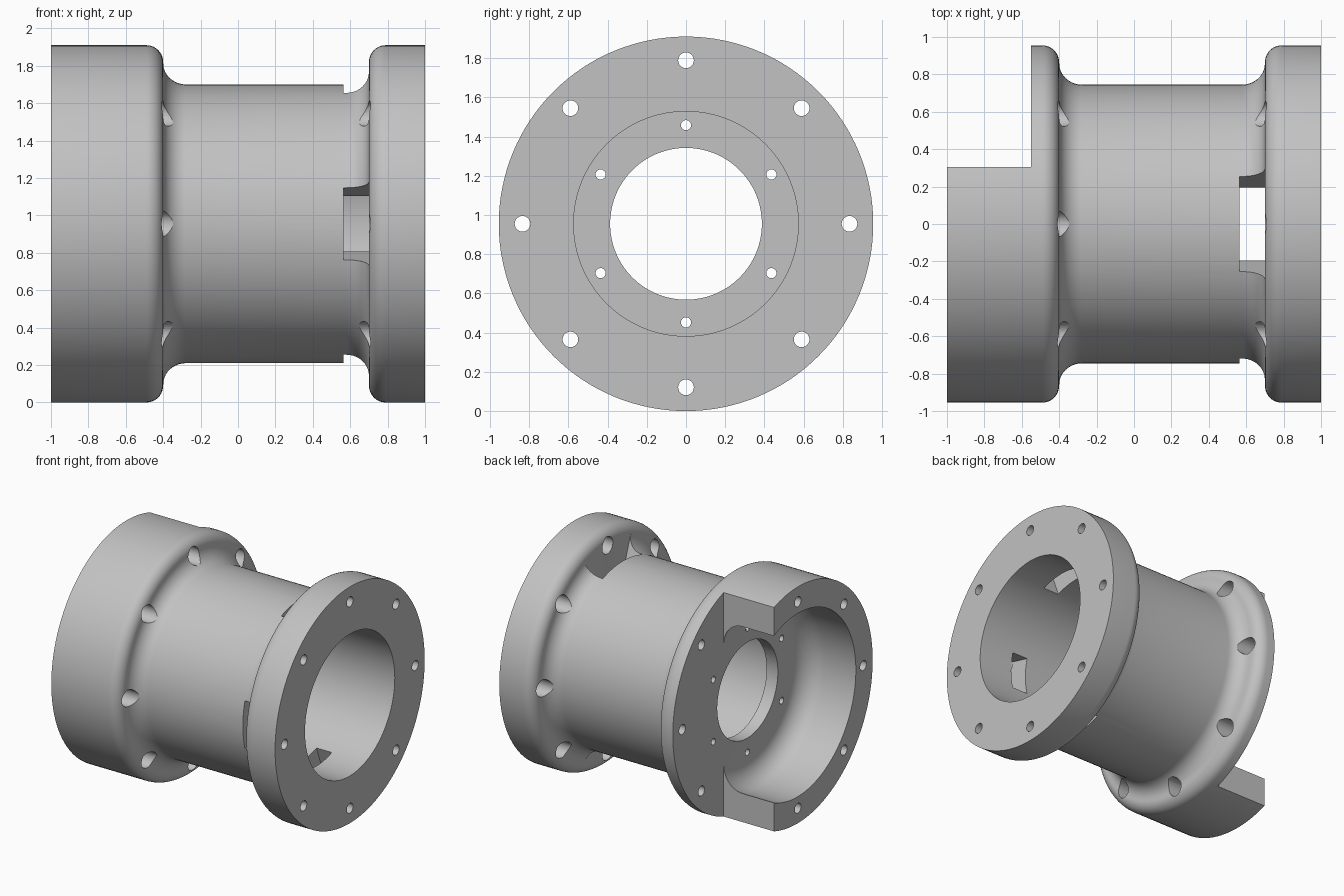
import bpy, bmesh
from math import sin, cos, pi, radians
from mathutils import Matrix, Vector

AXIS_Z = 0.955      # height of the turning axis
SEGMENTS = 128

cube = bpy.data.objects.get("Cube")
if cube:
    bpy.data.objects.remove(cube, do_unlink=True)

grey = bpy.data.materials.new("plain_grey")
grey.use_nodes = True
colour = (0.54, 0.54, 0.54, 1)
grey.diffuse_color = colour
grey.node_tree.nodes["Principled BSDF"].inputs["Base Color"].default_value = colour


def arc(cx, cr, radius, start, end, steps=10):
    """Points (x, r) along a fillet, angles in degrees."""
    angles = [radians(start + (end - start) * i / steps) for i in range(steps + 1)]
    return [(cx + radius * cos(a), cr + radius * sin(a)) for a in angles]


def turn(bm, profile, segments, start=0, sweep=360, offset=(0, 0, 0)):
    """Revolve a closed (x, r) profile about an axis along x."""
    rot = Matrix.Rotation(radians(start), 3, 'X')
    centre = Vector(offset)
    verts = [bm.verts.new(rot @ Vector((x, r, 0)) + centre) for x, r in profile]
    if sweep < 360:
        geom = [bm.faces.new(verts)]
    else:
        geom = verts + [bm.edges.new((verts[i - 1], v)) for i, v in enumerate(verts)]
    bmesh.ops.spin(bm, geom=geom, cent=centre, axis=(1, 0, 0),
                   angle=radians(sweep), steps=segments)


def make_object(name, bm):
    bmesh.ops.remove_doubles(bm, verts=bm.verts, dist=1e-5)
    loose = [e for e in bm.edges if not e.link_faces]
    bmesh.ops.delete(bm, geom=loose, context='EDGES')
    bmesh.ops.recalc_face_normals(bm, faces=bm.faces)
    mesh = bpy.data.meshes.new(name)
    bm.to_mesh(mesh)
    bm.free()
    obj = bpy.data.objects.new(name, mesh)
    obj.location.z = AXIS_Z
    bpy.context.collection.objects.link(obj)
    return obj


# Turned body: cup flange, neck, bolt flange, long bore and inner web
profile = [(-1, 0.74), (-1, 0.955)]
profile += arc(-0.49, 0.865, 0.09, 90, 0)
profile += arc(-0.28, 0.865, 0.12, 180, 270)[1:]
profile += arc(0.58, 0.865, 0.12, 270, 360)
profile += arc(0.79, 0.865, 0.09, 180, 90)[1:]
profile += [(1, 0.955), (1, 0.573), (-0.45, 0.573), (-0.45, 0.387), (-0.55, 0.387)]
profile += arc(-0.717, 0.573, 0.167, 0, 90)
bm = bmesh.new()
turn(bm, profile, SEGMENTS)
housing = make_object("flanged_housing", bm)
housing.data.materials.append(grey)

cutters = []

# Bolt holes, widened where they break out beside the neck
bolt = [(-1.1, 0), (-1.1, 0.04), (-0.5, 0.04), (-0.5, 0.068), (-0.25, 0.068),
        (-0.25, 0.04), (0.55, 0.04), (0.55, 0.068), (0.8, 0.068), (0.8, 0.04),
        (1.1, 0.04), (1.1, 0)]
bm = bmesh.new()
for i in range(8):
    a = i * pi / 4
    turn(bm, bolt, 24, offset=(0, 0.834 * cos(a), 0.834 * sin(a)))
cutters.append(make_object("bolt_hole_cutter", bm))

# Small screw holes through the web
screw = [(-0.6, 0), (-0.6, 0.026), (-0.4, 0.026), (-0.4, 0)]
bm = bmesh.new()
for i in range(6):
    a = pi / 6 + i * pi / 3
    turn(bm, screw, 16, offset=(0, 0.503 * cos(a), 0.503 * sin(a)))
cutters.append(make_object("screw_hole_cutter", bm))

# Radial slots at the top, bottom and front of the neck
slot = [(0.565, 0.5), (0.701, 0.5), (0.701, 0.9), (0.565, 0.9)]
bm = bmesh.new()
for centre, half in ((90, 20), (180, 15), (270, 20)):
    turn(bm, slot, 12, start=centre - half, sweep=2 * half)
cutters.append(make_object("slot_cutter", bm))

# Open back of the cup
bm = bmesh.new()
bmesh.ops.create_cube(bm, size=1)
low, high = Vector((-1.2, 0.305, -1.2)), Vector((-0.5505, 1.2, 1.2))
for v in bm.verts:
    v.co = [low[i] + (high[i] - low[i]) * (v.co[i] + 0.5) for i in range(3)]
cutters.append(make_object("cup_opening_cutter", bm))

# Cut, then discard the cutters
bpy.ops.object.select_all(action='DESELECT')
bpy.context.view_layer.objects.active = housing
housing.select_set(True)
for cutter in cutters:
    cutter.hide_render = True
    mod = housing.modifiers.new(cutter.name, 'BOOLEAN')
    mod.operation = 'DIFFERENCE'
    mod.solver = 'EXACT'
    mod.object = cutter
    bpy.ops.object.modifier_apply(modifier=mod.name)
    bpy.data.objects.remove(cutter, do_unlink=True)

bpy.ops.object.shade_smooth_by_angle(angle=radians(30))
